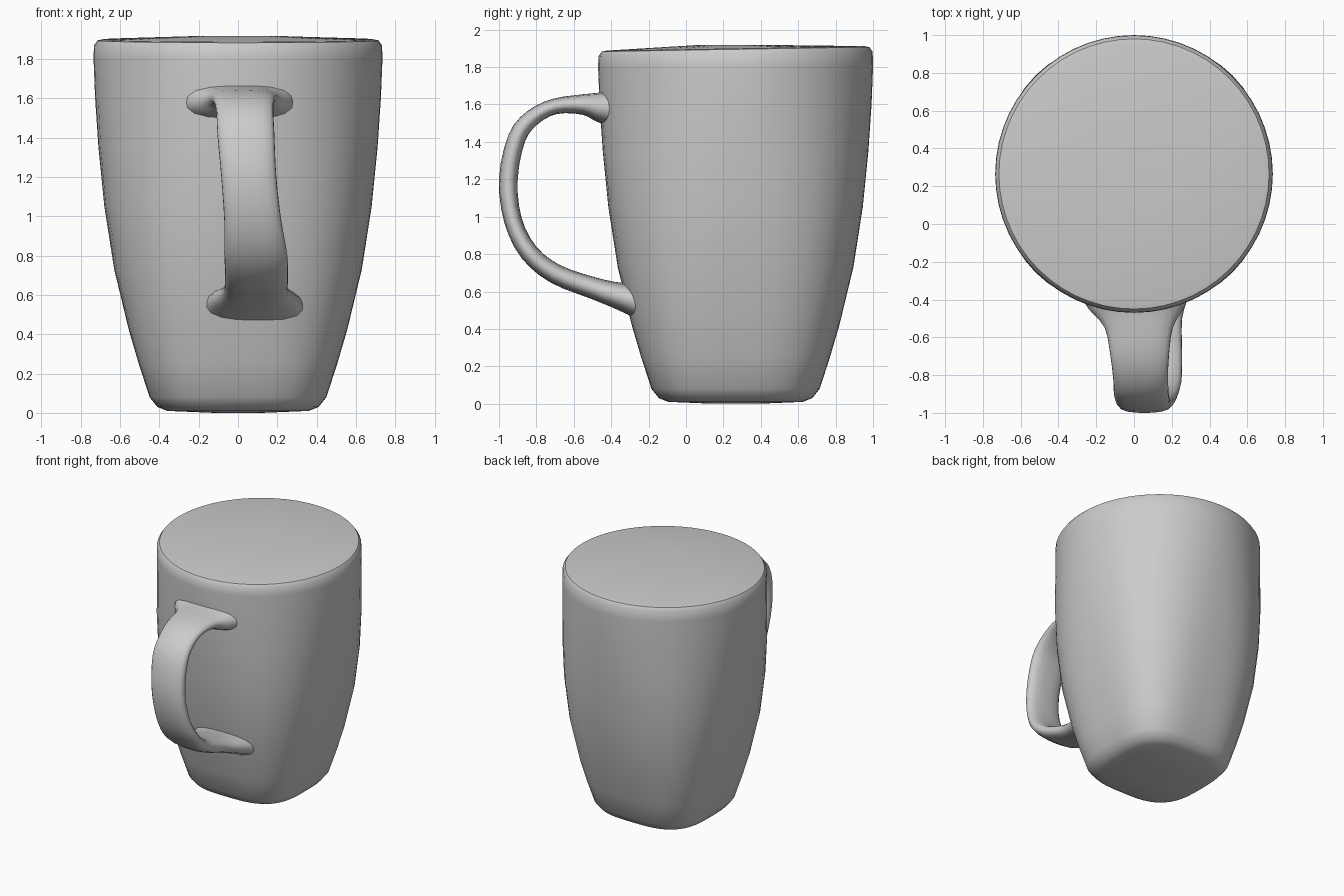
import bpy, bmesh, math
from mathutils import Vector

cube = bpy.data.objects.get("Cube")
if cube:
    bpy.data.objects.remove(cube, do_unlink=True)

grey = bpy.data.materials.new("plain grey")
grey.use_nodes = True
colour = (0.6, 0.6, 0.6, 1)
grey.diffuse_color = colour
grey.node_tree.nodes["Principled BSDF"].inputs["Base Color"].default_value = colour


def superellipse(count, power):
    """Unit outline: power 2 is a circle, higher is squarer."""
    for i in range(count):
        a = math.tau * i / count
        c, s = math.cos(a), math.sin(a)
        k = (abs(c) ** power + abs(s) ** power) ** (-1 / power)
        yield c * k, s * k


def smooth_path(points, steps):
    """Catmull-Rom interpolation of equal-length tuples."""
    pts = [Vector(p) for p in points]
    pts = [pts[0]] + pts + [pts[-1]]
    out = []
    for a, b, c, d in zip(pts, pts[1:], pts[2:], pts[3:]):
        for i in range(steps):
            t = i / steps
            out.append(0.5 * (2 * b + (c - a) * t + (2 * a - 5 * b + 4 * c - d) * t ** 2
                              + (3 * b - a - 3 * c + d) * t ** 3))
    return out + [pts[-1]]


def loft(name, rings, angle):
    """Skin a closed tube through the rings and cap both ends."""
    bm = bmesh.new()
    loops = [[bm.verts.new(p) for p in ring] for ring in rings]
    for lo, hi in zip(loops, loops[1:]):
        n = len(lo)
        for i in range(n):
            j = (i + 1) % n
            bm.faces.new((lo[i], lo[j], hi[j], hi[i]))
    bm.faces.new(loops[0][::-1])
    bm.faces.new(loops[-1])
    bmesh.ops.recalc_face_normals(bm, faces=bm.faces[:])
    mesh = bpy.data.meshes.new(name)
    bm.to_mesh(mesh)
    bm.free()
    obj = bpy.data.objects.new(name, mesh)
    bpy.context.collection.objects.link(obj)
    mesh.materials.append(grey)
    bpy.ops.object.select_all(action="DESELECT")
    obj.select_set(True)
    bpy.context.view_layer.objects.active = obj
    bpy.ops.object.shade_smooth_by_angle(angle=math.radians(angle))
    return obj


# Cup body: round at the closed top, a rounded square at the foot
CENTRE_Y = 0.265
profile = [(0.36, 0.01), (0.41, 0.03), (0.45, 0.08), (0.505, 0.25), (0.555, 0.42),
           (0.63, 0.73), (0.68, 1.05), (0.71, 1.35), (0.727, 1.6), (0.735, 1.8),
           (0.733, 1.87), (0.715, 1.895), (0.69, 1.9)]
body_rings = []
for r, z in profile:
    power = 2 + 1.2 * max(0, 1 - z / 1.7)
    body_rings.append([(x * r, CENTRE_Y + y * r, z + (0.012 * y if z > 1.8 else 0))
                       for x, y in superellipse(56, power)])
# low dome on the closed top, shallow bulge under the foot
body_rings.append([(x * 0.2, CENTRE_Y + y * 0.2, 1.918) for x, y in superellipse(56, 2)])
body_rings.insert(0, [(x * 0.12, CENTRE_Y + y * 0.12, 0) for x, y in superellipse(56, 3)])
loft("cup_body", body_rings, 35)

# Handle stations: y, z, centre x, half width, half thickness
stations = [(-0.34, 1.58, 0.0, 0.31, 0.12), (-0.45, 1.585, 0.01, 0.25, 0.085),
            (-0.55, 1.6, 0.025, 0.18, 0.055), (-0.70, 1.59, 0.03, 0.155, 0.042),
            (-0.82, 1.53, 0.035, 0.145, 0.045), (-0.905, 1.42, 0.04, 0.145, 0.048),
            (-0.95, 1.2, 0.055, 0.14, 0.05), (-0.925, 0.98, 0.075, 0.145, 0.048),
            (-0.84, 0.81, 0.09, 0.16, 0.05), (-0.70, 0.695, 0.095, 0.16, 0.053),
            (-0.50, 0.62, 0.09, 0.165, 0.058), (-0.37, 0.58, 0.08, 0.215, 0.07),
            (-0.26, 0.55, 0.075, 0.26, 0.09)]
path = smooth_path(stations, 3)
handle_rings = []
for i, (y, z, x, wide, thick) in enumerate(path):
    a, b = path[max(i - 1, 0)], path[min(i + 1, len(path) - 1)]
    along = Vector((0, b[0] - a[0], b[1] - a[1])).normalized()
    across = Vector((1, 0, 0))
    out = along.cross(across)
    handle_rings.append([Vector((x, y, z)) + across * u * wide + out * v * thick
                         for u, v in superellipse(20, 2.6)])
loft("handle", handle_rings, 50)
